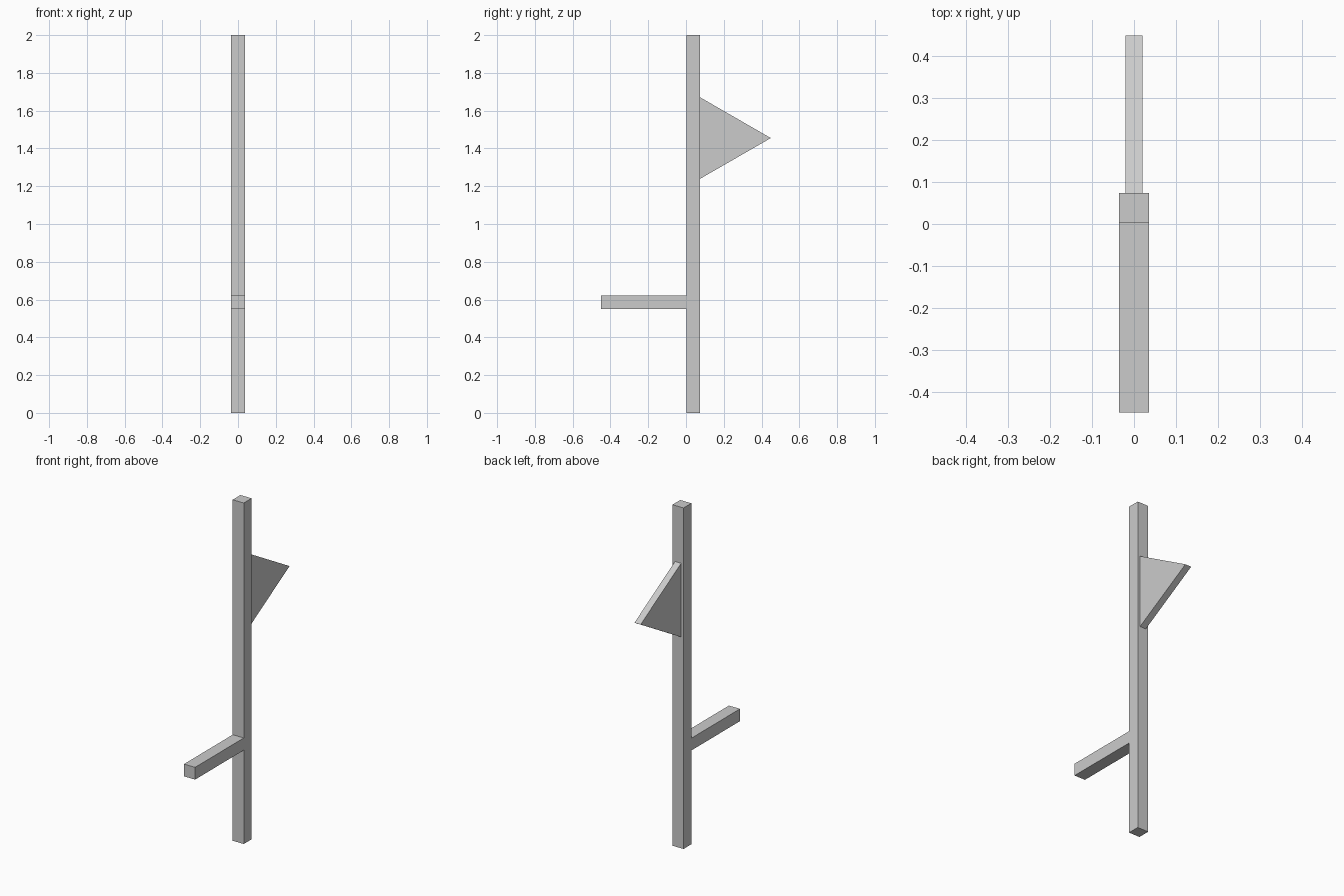
import bpy
import bmesh

if "Cube" in bpy.data.objects:
    bpy.data.objects.remove(bpy.data.objects["Cube"])


def extruded_profile(name, outline, half_width):
    """Extrude a (y, z) outline symmetrically along x."""
    bm = bmesh.new()
    face = bm.faces.new([bm.verts.new((-half_width, y, z)) for y, z in outline])
    result = bmesh.ops.extrude_face_region(bm, geom=[face], use_keep_orig=True)
    verts = [v for v in result["geom"] if isinstance(v, bmesh.types.BMVert)]
    bmesh.ops.translate(bm, verts=verts, vec=(2 * half_width, 0, 0))
    bmesh.ops.recalc_face_normals(bm, faces=bm.faces)
    mesh = bpy.data.meshes.new(name)
    bm.to_mesh(mesh)
    bm.free()
    obj = bpy.data.objects.new(name, mesh)
    bpy.context.collection.objects.link(obj)
    return obj


FRONT, BACK, REACH = 0.002, 0.074, 0.449

# Square post with the side arm growing out of its front face
extruded_profile("post_with_arm", [
    (FRONT, 0), (BACK, 0), (BACK, 2), (FRONT, 2),
    (FRONT, 0.622), (-REACH, 0.622), (-REACH, 0.55), (FRONT, 0.55),
], 0.036)

# Triangular pennant on the back face
extruded_profile("pennant", [
    (BACK, 1.239), (REACH, 1.455), (BACK, 1.671),
], 0.02)
